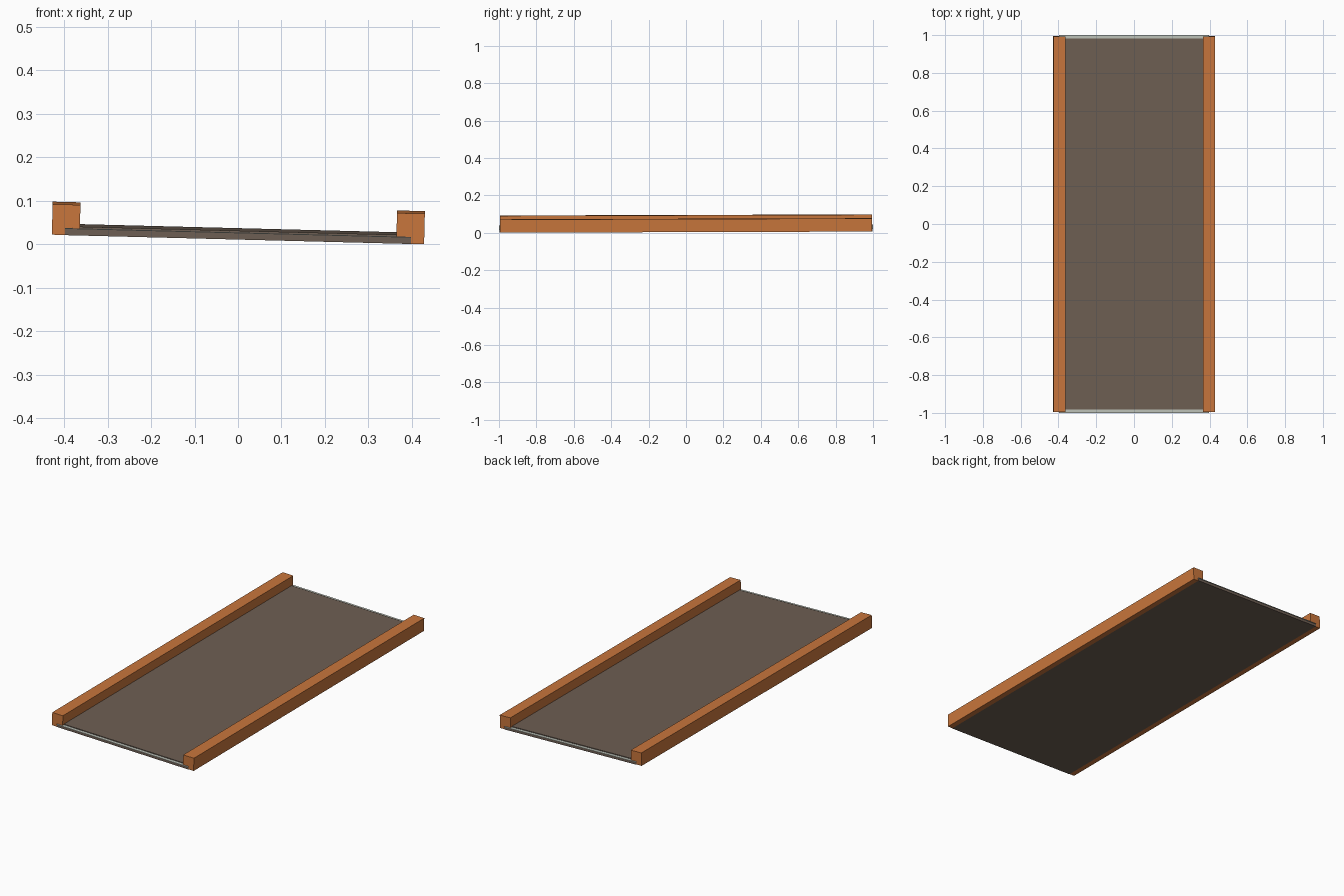
import bpy
from mathutils import Matrix, Vector

cube = bpy.data.objects.get("Cube")
if cube:
    bpy.data.objects.remove(cube, do_unlink=True)


def material(name, colour):
    m = bpy.data.materials.new(name)
    m.use_nodes = True
    m.diffuse_color = (*colour, 1)
    m.node_tree.nodes["Principled BSDF"].inputs["Base Color"].default_value = (*colour, 1)
    return m


orange = material("orange_timber", (0.58, 0.18, 0.045))
brown = material("brown_board", (0.156, 0.114, 0.087))
pale = material("pale_grey_sheet", (0.52, 0.55, 0.49))

# The whole deck leans down toward +x and rises slightly toward the back
tilt = (Matrix.Translation((0, 0, 0.0145))
        @ Matrix.Rotation(0.0255, 4, 'Y') @ Matrix.Rotation(0.003, 4, 'X'))


def box(name, x0, x1, half_length, z0, z1, mat):
    bpy.ops.mesh.primitive_cube_add(size=1)
    ob = bpy.context.object
    ob.name = name
    size = Vector((x1 - x0, 2 * half_length, z1 - z0))
    centre = Vector(((x0 + x1) / 2, 0, (z0 + z1) / 2))
    ob.data.transform(tilt @ Matrix.Translation(centre) @ Matrix.Diagonal((*size, 1)))
    ob.data.materials.append(mat)
    return ob


# Layered deck: base board, thin pale sheet, top board
box("base_board", -0.398, 0.398, 0.996, -0.0003, 0.014, brown)
box("pale_sheet", -0.398, 0.398, 1.0, 0.014, 0.016, pale)
box("top_board", -0.398, 0.398, 0.983, 0.016, 0.020, brown)

# Side rails
for side, sign in (("right", -1), ("left", 1)):
    xs = sorted((sign * 0.364, sign * 0.428))
    box(side + "_rail", xs[0], xs[1], 0.994, 0, 0.070, orange)
